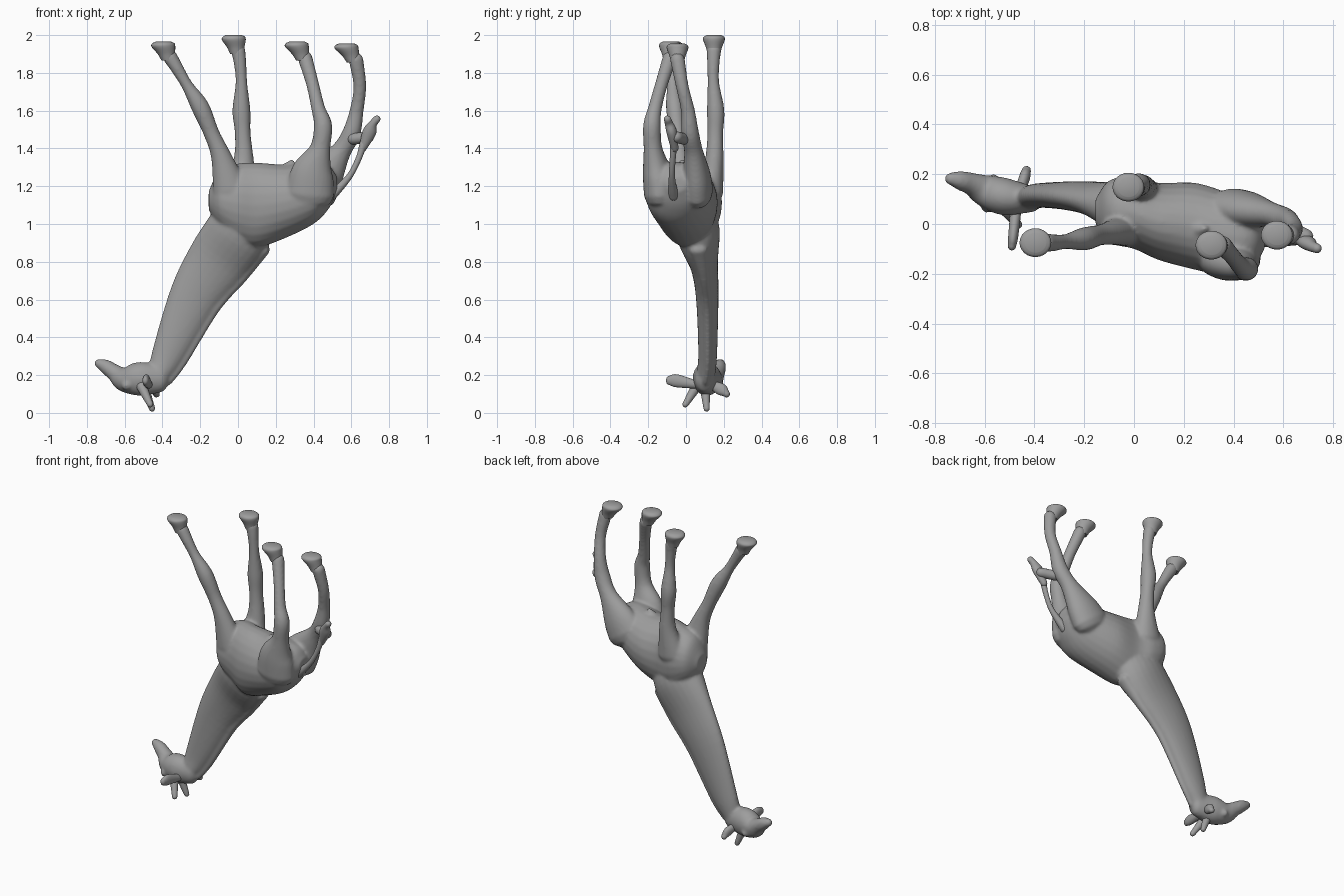
import bpy, bmesh, math
from mathutils import Vector

if "Cube" in bpy.data.objects:
    bpy.data.objects.remove(bpy.data.objects["Cube"])

def cr(p, t):
    return 0.5 * (2*p[1] + (p[2]-p[0])*t + (2*p[0]-5*p[1]+4*p[2]-p[3])*t*t + (3*p[1]-p[0]-3*p[2]+p[3])*t**3)

def loft(name, st, ref=(0, 1, 0), axis=None, sub=5, n=24, cap=True):
    """Smooth tube through stations (x, y, z, side half size, half width) with rounded ends."""
    P = [Vector(tuple(s) + (s[3],) if len(s) == 4 else s) for s in st]
    P = [2*P[0]-P[1]] + P + [2*P[-1]-P[-2]]
    S = [cr(P[i:i+4], k/sub) for i in range(len(P)-3) for k in range(sub)] + [P[-2]]
    rows = []
    for i, s in enumerate(S):
        t = Vector(axis) if axis else Vector((S[min(i+1, len(S)-1)] - S[max(i-1, 0)])[:3])
        rows.append((Vector(s[:3]), t.normalized(), max(s[3], .005), max(s[4], .005)))
    if cap:
        def tip(row, sign):
            c, t, a, b = row
            return [(c + t*sign*min(a, b)*math.sin(q), t, a*math.cos(q), b*math.cos(q)) for q in (.5, 1, 1.4)]
        rows = tip(rows[0], -1)[::-1] + rows + tip(rows[-1], 1)
    bm = bmesh.new()
    rings = []
    for c, t, a, b in rows:
        u = Vector(ref).cross(t).normalized()
        v = t.cross(u)
        w = [2*math.pi*k/n for k in range(n)]
        rings.append([bm.verts.new(c + u*a*math.cos(q) + v*b*math.sin(q)) for q in w])
    for r, q in zip(rings, rings[1:]):
        for k in range(n):
            bm.faces.new((r[k], r[(k+1) % n], q[(k+1) % n], q[k]))
    bm.faces.new(rings[0])
    bm.faces.new(rings[-1])
    bmesh.ops.recalc_face_normals(bm, faces=bm.faces)
    me = bpy.data.meshes.new(name)
    bm.to_mesh(me)
    bm.free()
    ob = bpy.data.objects.new(name, me)
    bpy.context.collection.objects.link(ob)
    return ob

def select(obs):
    bpy.ops.object.select_all(action='DESELECT')
    for o in obs:
        o.select_set(True)
    bpy.context.view_layer.objects.active = obs[0]

skin, details = [], []

# torso, chest to rump (belly faces up)
skin.append(loft("body", [
    (-.155, .05, 1.125, .05, .05), (-.1, .05, 1.13, .15, .125), (0, .045, 1.11, .21, .145),
    (.1, .01, 1.1, .225, .155), (.25, -.01, 1.12, .195, .175), (.4, -.05, 1.165, .165, .165),
    (.48, -.05, 1.195, .115, .12), (.525, -.05, 1.21, .04, .05)], axis=(1, 0, 0), cap=False))

# neck, hanging down
neck = [(.06, .05, 1.06, .15, .1), (0, .065, .95, .175, .115), (-.11, .095, .8, .165, .075),
        (-.23, .112, .62, .134, .06), (-.365, .115, .32, .09, .05), (-.42, .105, .2, .06, .05)]
skin.append(loft("neck", neck))

# mane ridge follows the back edge of the neck
skin.append(loft("mane", [(x + .82*a, y, z - .5*a, .026, .4*b) for x, y, z, a, b in neck[1:]]))

# head and brow
skin.append(loft("head", [
    (-.735, .182, .262, .026), (-.7, .175, .245, .038), (-.65, .16, .21, .046),
    (-.6, .135, .178, .068, .064), (-.52, .11, .18, .09, .075), (-.42, .1, .18, .075, .055)]))
skin.append(loft("brow", [(-.59, .07, .145, .026), (-.565, .175, .145, .026)], (1, 0, 0)))

def leg(name, path, radii, sole_x, sole_z):
    """Leg from ankle to root, thick roots flattened, plus a hoof."""
    skin.append(loft(name + "_leg", [(*p, r, min(r, .025 + .45*r)) for p, r in zip(path, radii)]))
    x, y, z = path[0]
    rows = ((.75, .1, .036), (.45, .065, .046), (0, .026, .063), (0, .009, .059), (0, 0, .042))
    details.append(loft(name + "_hoof", [(sole_x + (x-sole_x)*f, y, sole_z-d, r, r*.86 + .003)
                                         for f, d, r in rows], axis=(0, 0, 1), cap=False))

front = (.039, .034, .031, .048, .042, .054, .095)
leg("front_near", [(-.36, -.075, 1.885), (-.32, -.075, 1.82), (-.27, -.07, 1.735), (-.2, -.06, 1.62),
                   (-.14, -.045, 1.48), (-.09, -.035, 1.36), (-.04, -.022, 1.18)], front, -.395, 1.965)
leg("front_far", [(0, .148, 1.92), (.01, .145, 1.86), (.018, .145, 1.75), (.018, .157, 1.6),
                  (.025, .155, 1.48), (.03, .15, 1.34), (.01, .13, 1.17)], front, -.022, 2)
rear = (.039, .034, .037, .049, .055, .11, .13)
leg("rear_near", [(.355, -.085, 1.88), (.395, -.13, 1.74), (.425, -.165, 1.61), (.45, -.18, 1.52),
                  (.435, -.175, 1.4), (.395, -.155, 1.28), (.38, -.14, 1.16)], rear, .312, 1.965)
leg("rear_far", [(.625, -.045, 1.87), (.645, -.02, 1.73), (.628, .01, 1.6), (.6, .022, 1.48),
                 (.545, .04, 1.385), (.455, .055, 1.26), (.4, .06, 1.18)], rear, .575, 1.955)

# small bump under the belly
skin.append(loft("belly_bump", [(.26, -.02, 1.28, .05), (.282, -.02, 1.325, .018)]))

# fuse the skin parts into one smooth surface
select(skin)
bpy.ops.object.join()
body = bpy.context.object
body.name = "body"
m = body.modifiers.new("fuse", 'REMESH')
m.mode = 'VOXEL'
m.voxel_size = .009
m.use_smooth_shade = True
s = body.modifiers.new("soften", 'SMOOTH')
s.factor = .5
s.iterations = 8
for mod in ("fuse", "soften"):
    bpy.ops.object.modifier_apply(modifier=mod)

# ears
side = (1, 0, 0)
details.append(loft("ear_near", [(-.475, .05, .15, .022), (-.485, -.05, .17, .034, .02),
                                 (-.49, -.09, .172, .024, .016)], side))
details.append(loft("ear_far", [(-.46, .13, .15, .02), (-.44, .185, .125, .032, .022),
                                (-.432, .215, .1, .018)], side))

# horns
details.append(loft("horn_near", [(-.51, .055, .14, .028), (-.465, -.003, .045, .016)]))
details.append(loft("horn_far", [(-.5, .1, .14, .028), (-.455, .109, .023, .016)]))

# tail and its tuft
details.append(loft("tail", [(.49, -.065, 1.15, .03), (.535, -.07, 1.19, .022), (.595, -.075, 1.26, .016),
                             (.64, -.07, 1.35, .016), (.665, -.065, 1.43, .02)]))
details.append(loft("tail_tuft", [(.66, -.06, 1.4, .02), (.695, -.075, 1.485, .036, .028),
                                  (.715, -.09, 1.53, .022), (.735, -.098, 1.555, .019)]))
details.append(loft("tail_tuft_side", [(.69, -.05, 1.46, .03), (.61, -.01, 1.45, .03)]))

select(details)
bpy.ops.object.shade_smooth_by_angle(angle=math.radians(60))

# dark grey hide
hide = bpy.data.materials.new("dark_grey")
hide.diffuse_color = (.34, .34, .34, 1)
hide.use_nodes = True
hide.node_tree.nodes["Principled BSDF"].inputs["Base Color"].default_value = hide.diffuse_color
for o in [body] + details:
    o.data.materials.clear()
    o.data.materials.append(hide)
